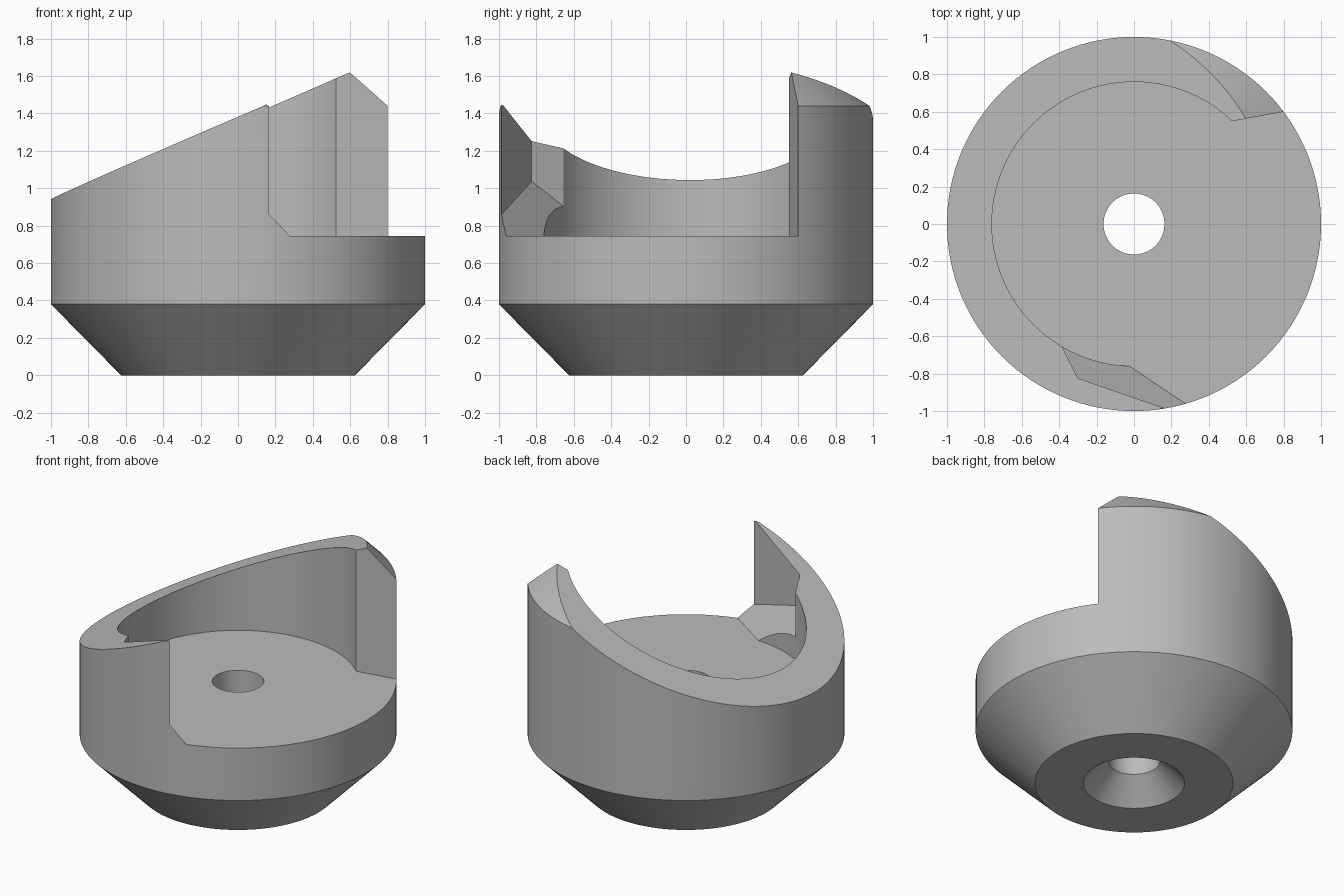
import bpy, bmesh, math
from mathutils import Vector

old = bpy.data.objects.get("Cube")
if old:
    bpy.data.objects.remove(old, do_unlink=True)

FLOOR = 0.745
SEGMENTS = 128

grey = bpy.data.materials.new("plain_grey")
grey.use_nodes = True
grey.diffuse_color = (0.5, 0.5, 0.5, 1)
grey.node_tree.nodes["Principled BSDF"].inputs["Base Color"].default_value = (0.5, 0.5, 0.5, 1)


def make_object(name, bm):
    bmesh.ops.recalc_face_normals(bm, faces=bm.faces)
    mesh = bpy.data.meshes.new(name)
    bm.to_mesh(mesh)
    bm.free()
    mesh.materials.append(grey)
    obj = bpy.data.objects.new(name, mesh)
    bpy.context.collection.objects.link(obj)
    return obj


def lathe(name, profile):
    """Revolve a closed (radius, height) profile around z."""
    bm = bmesh.new()
    verts = [bm.verts.new((r, 0, z)) for r, z in profile]
    edges = [bm.edges.new((v, verts[i - 1])) for i, v in enumerate(verts)]
    bmesh.ops.spin(bm, geom=verts + edges, axis=(0, 0, 1), cent=(0, 0, 0),
                   angle=math.tau, steps=SEGMENTS, use_merge=True)
    bmesh.ops.remove_doubles(bm, verts=bm.verts, dist=1e-5)
    return make_object(name, bm)


def prism(outline, bottom, top):
    """Extrude a plan outline; bottom is a function of (x, y)."""
    bm = bmesh.new()
    face = bm.faces.new([bm.verts.new((x, y, bottom(x, y))) for x, y in outline])
    extruded = bmesh.ops.extrude_face_region(bm, geom=[face])["geom"]
    for v in extruded:
        if isinstance(v, bmesh.types.BMVert):
            v.co.z = top
    return bm


def cut(target, cutter):
    cutter.hide_render = True
    mod = target.modifiers.new("cut", "BOOLEAN")
    mod.operation = "DIFFERENCE"
    mod.solver = "EXACT"
    mod.object = cutter
    bpy.context.view_layer.objects.active = target
    bpy.ops.object.modifier_apply(modifier=mod.name)
    bpy.data.objects.remove(cutter, do_unlink=True)


# Round cup: countersunk hole, tapered foot, outer wall, chamfered rim, bore
cup = lathe("cup_body", [(0.163, 0.157), (0.32, 0), (0.625, 0), (1, 0.38),
                         (1, 1.44), (0.76, 1.68), (0.76, FLOOR), (0.163, FLOOR)])

# Side opening, with a sloping ramp left at the foot of the front wall end
opening = prism([(-0.47, -0.485), (-0.3, -0.825), (0.6, -1.135), (1.5, -1.2),
                 (1.5, 0.727), (0.25, 0.5)], lambda x, y: FLOOR, 2)
bmesh.ops.bisect_plane(opening, geom=opening.verts[:] + opening.edges[:] + opening.faces[:],
                       plane_co=(0.275, -0.96, FLOOR),
                       plane_no=Vector((0.555 * 1.41, 0.832 * 1.41, 1)), clear_inner=True)
bmesh.ops.holes_fill(opening, edges=[e for e in opening.edges if e.is_boundary])
cut(cup, make_object("opening_cutter", opening))

# Slanted top of the wall
square = [(-1.2, -1.2), (1.2, -1.2), (1.2, 1.2), (-1.2, 1.2)]
slant = prism(square, lambda x, y: 1.37 + 0.429 * x - 0.0125 * y, 3)
cut(cup, make_object("slant_cutter", slant))

# Smooth round walls, sharp edges
bpy.ops.object.select_all(action="DESELECT")
cup.select_set(True)
bpy.context.view_layer.objects.active = cup
bpy.ops.object.shade_smooth_by_angle(angle=math.radians(25))
